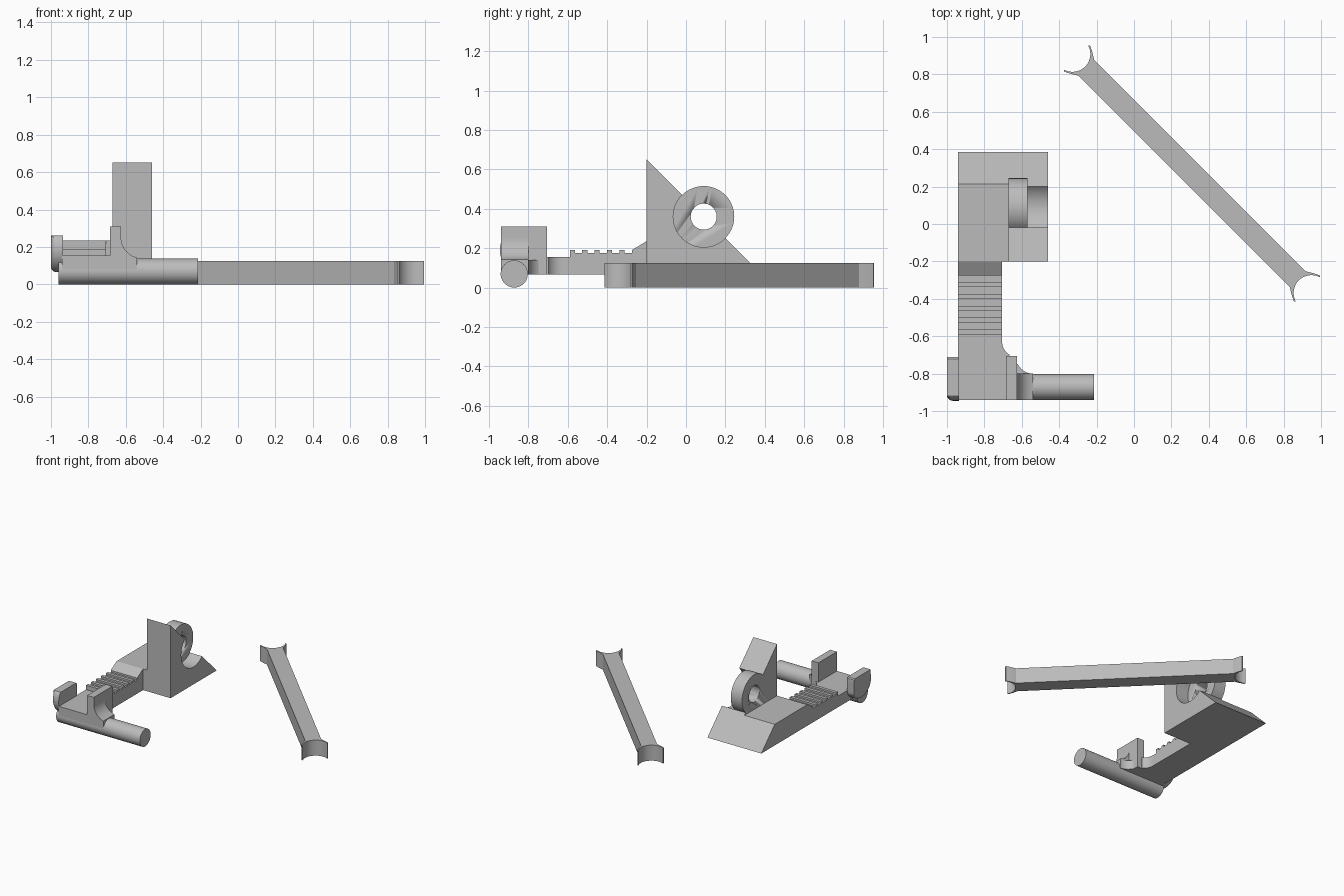
import bpy, bmesh
from math import sin, cos, pi, radians, hypot

cube = bpy.data.objects.get("Cube")
if cube:
    bpy.data.objects.remove(cube)

grey = bpy.data.materials.new("plain_grey")
grey.use_nodes = True
grey.diffuse_color = (0.5, 0.5, 0.5, 1)
grey.node_tree.nodes["Principled BSDF"].inputs["Base Color"].default_value = (0.5, 0.5, 0.5, 1)


def arc(cx, cy, r, start, end, n=24):
    """Points on a circle from start to end, in degrees."""
    return [(cx + r * cos(radians(start + (end - start) * i / n)),
             cy + r * sin(radians(start + (end - start) * i / n))) for i in range(n + 1)]


def prism(name, pts, axis, lo, hi, rim=None):
    """Extrude a flat profile along an axis; rim chooses low-end edges to round."""
    place = {"x": lambda a, b, t: (t, a, b),
             "y": lambda a, b, t: (a, t, b),
             "z": lambda a, b, t: (a, b, t)}[axis]
    bm = bmesh.new()
    low = [bm.verts.new(place(a, b, lo)) for a, b in pts]
    high = [bm.verts.new(place(a, b, hi)) for a, b in pts]
    bm.faces.new(low)
    bm.faces.new(high)
    for i in range(len(pts)):
        j = (i + 1) % len(pts)
        bm.faces.new((low[i], low[j], high[j], high[i]))
    bmesh.ops.recalc_face_normals(bm, faces=bm.faces)
    if rim:
        edges = [e for e in bm.edges if all(v in low and rim(v.co) for v in e.verts)]
        bmesh.ops.bevel(bm, geom=edges, offset=0.03, segments=5, profile=0.5, affect="EDGES")
    mesh = bpy.data.meshes.new(name)
    bm.to_mesh(mesh)
    bm.free()
    mesh.materials.append(grey)
    obj = bpy.data.objects.new(name, mesh)
    bpy.context.collection.objects.link(obj)
    bpy.ops.object.select_all(action="DESELECT")
    obj.select_set(True)
    bpy.context.view_layer.objects.active = obj
    bpy.ops.object.shade_smooth_by_angle(angle=radians(30))
    return obj


BOTTOM = 0.065
LEFT = -0.94
CY, CZ, R = 0.09, 0.36, 0.155      # eyelet centre and radius

# Toothed arm running into the low wedge base
profile = [(-0.94, BOTTOM), (-0.94, 0.155), (-0.59, 0.155)]
for i in range(5):
    y = -0.59 + 0.063 * i
    profile += [(y, 0.175), (y, 0.19), (y + 0.026, 0.19), (y + 0.026, 0.175)]
profile += [(-0.275, 0.175), (-0.275, 0.19), (-0.2, 0.235), (-0.2, BOTTOM)]
prism("toothed_arm", profile, "x", LEFT, -0.705)
prism("wedge_base", [(-0.2, BOTTOM), (0.385, BOTTOM), (0.215, 0.235), (-0.2, 0.235)],
      "x", LEFT, -0.67)

# Tall wedge wall: inner layer carries the eyelet, outer layer has a round pocket
corners = [(0.385, BOTTOM), (-0.2, BOTTOM), (-0.2, 0.65)]
eyelet = prism("eyelet_wall", corners + arc(CY, CZ, R, 135, -45, 32), "x", -0.67, -0.57)
prism("pocket_wall", corners + arc(CY, CZ, R, 135, 315, 32), "x", -0.57, -0.46)

hole = prism("eyelet_hole_cutter", arc(CY, CZ, 0.066, 0, 360, 40)[:-1], "x", -0.8, -0.4)
hole.hide_render = True
hole.hide_viewport = True
cut = eyelet.modifiers.new("eyelet_hole", "BOOLEAN")
cut.operation = "DIFFERENCE"
cut.solver = "EXACT"
cut.object = hole

# Cross rod under the end of the arm
prism("cross_rod", arc(-0.872, 0.069, 0.069, 0, 360, 40)[:-1], "x", -0.96, -0.215)

# Upright plate, its foot, and the fillets that blend it to rod and arm
prism("upright_plate", [(-0.94, BOTTOM), (-0.705, BOTTOM), (-0.705, 0.31), (-0.94, 0.31)],
      "x", -0.685, -0.625)
prism("plate_foot", [(-0.94, BOTTOM), (-0.705, BOTTOM), (-0.705, 0.155), (-0.94, 0.155)],
      "x", -0.71, -0.68)
prism("rod_fillet", [(-0.63, 0.07), (-0.63, 0.25)] + arc(-0.515, 0.25, 0.11, 180, 257, 12)
      + [(-0.54, 0.07)], "y", -0.94, -0.8)
prism("side_fillet", [(-0.63, -0.85), (-0.63, -0.76)] + arc(-0.54, -0.71, 0.09, 205, 270, 10)
      + [(-0.54, -0.85)], "z", BOTTOM, 0.14)
prism("arm_fillet", [(-0.71, -0.72), (-0.71, -0.63)] + arc(-0.625, -0.63, 0.08, 180, 240, 10)
      + [(-0.665, -0.72)], "z", BOTTOM, 0.155)

# Rounded end cheek, trimmed flat on top and at the back
cheek = [(min(y, -0.71), min(z, 0.26)) for y, z in arc(-0.82, 0.19, 0.125, 0, 360, 48)[:-1]]
clean = [p for i, p in enumerate(cheek)
         if hypot(p[0] - cheek[i - 1][0], p[1] - cheek[i - 1][1]) > 0.001]
prism("end_cheek", clean, "x", -1.0, -0.935,
      rim=lambda c: c.y < -0.711 and c.z < 0.259)

# Loose diagonal strut with a curved claw at both ends
side = [(0.8, 0.06), (0.832, 0.08), (0.868, 0.098), (0.876, 0.092)]
claw = side + arc(0.903, 0, 0.095, 110, 250, 20) + [(u, -v) for u, v in reversed(side)]
outline = claw + [(-u, -v) for u, v in claw]
strut = prism("clawed_strut", outline, "z", 0, 0.125)
strut.rotation_euler.z = -pi / 4
strut.location = (0.31, 0.27, 0)
